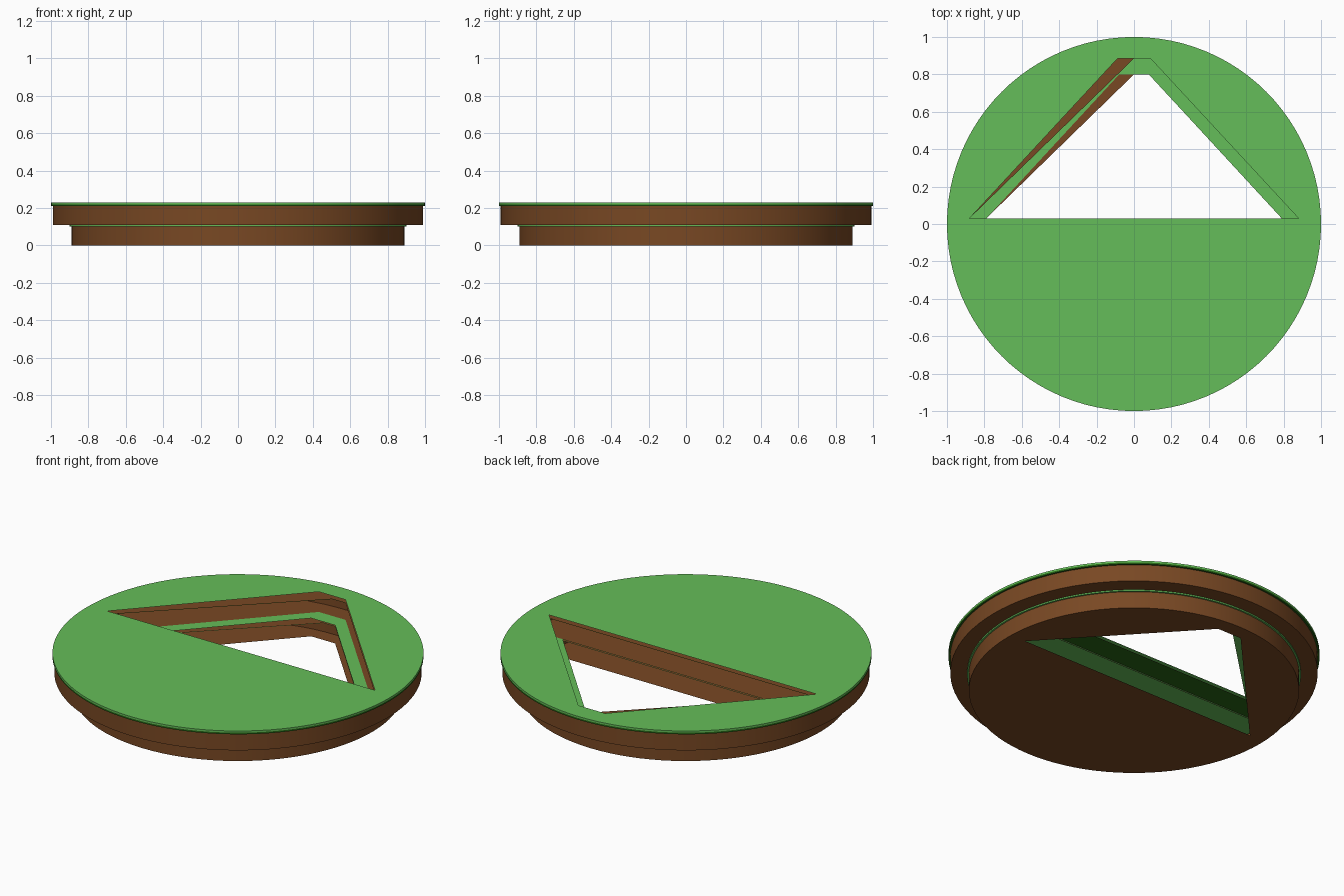
import bpy, bmesh
from math import cos, sin, tau

cube = bpy.data.objects.get("Cube")
if cube:
    bpy.data.objects.remove(cube)

SIDES = 96


def material(name, rgb):
    m = bpy.data.materials.new(name)
    m.use_nodes = True
    m.diffuse_color = (*rgb, 1)
    m.node_tree.nodes["Principled BSDF"].inputs["Base Color"].default_value = (*rgb, 1)
    return m


brown = material("earth brown", (0.19, 0.065, 0.017))
green = material("grass green", (0.13, 0.51, 0.10))
dark = material("deep green", (0.02, 0.13, 0.008))


def circle(r):
    return [(r * cos(tau * i / SIDES), r * sin(tau * i / SIDES)) for i in range(SIDES)]


def hole_outline(half, back, left_tip):
    # Blunt triangle: long straight front edge, short back edge
    return [(-half, 0.03), (half, 0.03), (0.1 * half, back), (left_tip, back)]


def add_sheet(bm, r, hole, z, up, slot=0):
    # Flat disc with a cut opening
    edges = []
    for ring in (circle(r), hole):
        vs = [bm.verts.new((x, y, z)) for x, y in ring]
        edges += [bm.edges.new((a, b)) for a, b in zip(vs, vs[1:] + vs[:1])]
    res = bmesh.ops.triangle_fill(bm, edges=edges, use_beauty=True)
    for f in res["geom"]:
        if isinstance(f, bmesh.types.BMFace):
            f.normal_update()
            f.material_index = slot
            if (f.normal.z > 0) != up:
                f.normal_flip()


def add_band(bm, r, z0, z1, slot=0):
    # Smooth outer wall
    lo, hi = ([bm.verts.new((x, y, z)) for x, y in circle(r)] for z in (z0, z1))
    for i in range(SIDES):
        j = (i + 1) % SIDES
        f = bm.faces.new((lo[i], lo[j], hi[j], hi[i]))
        f.smooth = True
        f.material_index = slot


def finish(bm, name, mats):
    me = bpy.data.meshes.new(name)
    bm.to_mesh(me)
    bm.free()
    for m in mats:
        me.materials.append(m)
    bpy.context.collection.objects.link(bpy.data.objects.new(name, me))


def tier(name, r, z0, z1, z2, half, back, under):
    full = hole_outline(half, back, -0.1 * half)
    skew = hole_outline(half, back, 0.0)

    # Hollow earth body: floor and outer wall
    bm = bmesh.new()
    add_sheet(bm, r, full, z0, False)
    add_band(bm, r, z0, z1)
    finish(bm, name + "_body", [brown])

    # Grass lid: top, underside with a slanted opening, and rim
    bm = bmesh.new()
    mid = (z1 + z2) / 2
    add_sheet(bm, r + 0.01, full, z2, True)
    add_sheet(bm, r + 0.01, skew, z1, False, 1)
    add_band(bm, r + 0.01, mid, z2)
    add_band(bm, r + 0.01, z1, mid, 1)
    finish(bm, name + "_grass_lid", [green, under])

    # Earth lining inside the lid
    bm = bmesh.new()
    add_sheet(bm, r, skew, z1 + 0.002, True)
    finish(bm, name + "_lid_lining", [brown])


tier("lower", 0.89, 0.0, 0.10, 0.108, 0.79, 0.80, green)
tier("upper", 0.99, 0.11, 0.21, 0.23, 0.88, 0.885, dark)
